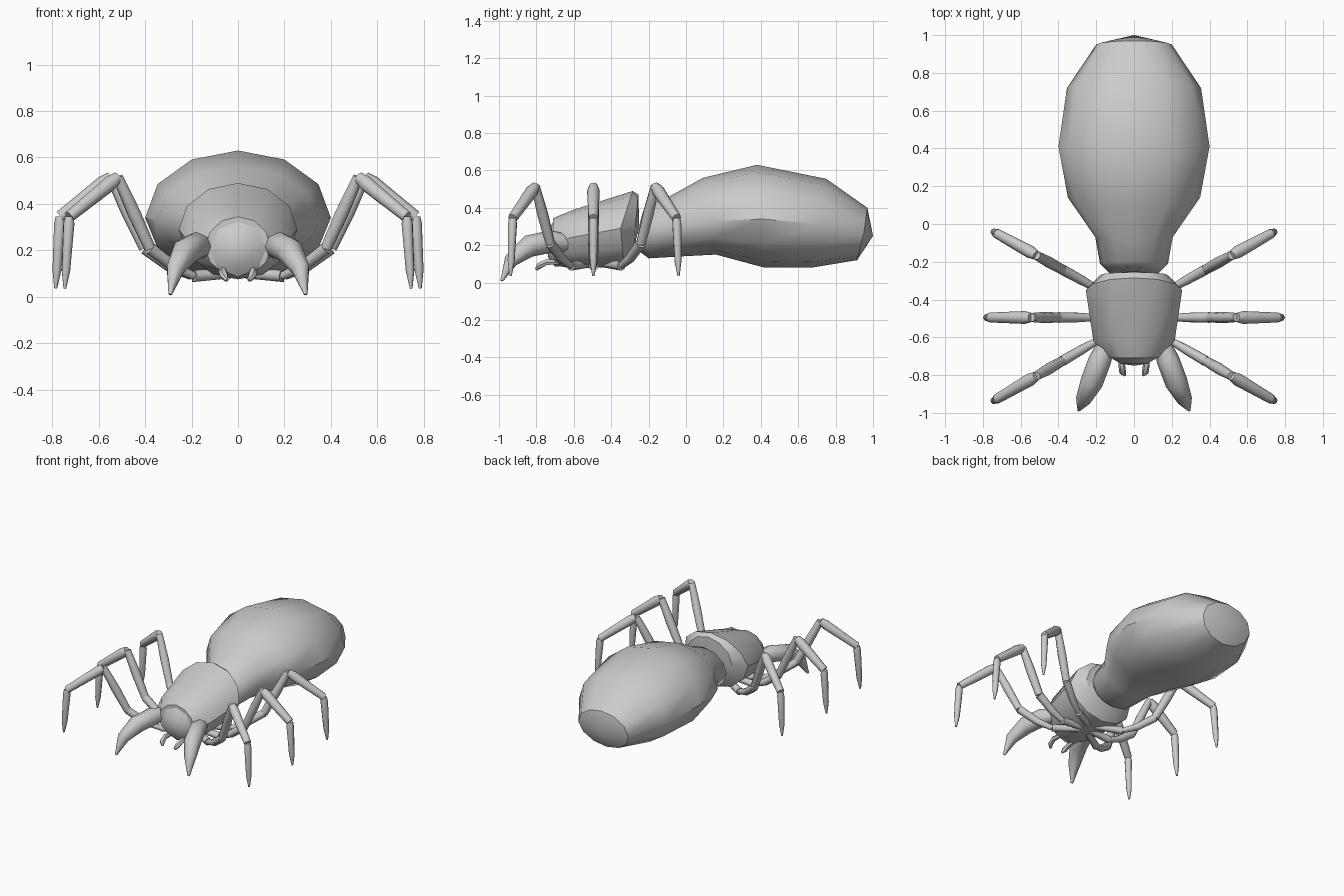
import bpy, math
from mathutils import Vector

if "Cube" in bpy.data.objects:
    bpy.data.objects.remove(bpy.data.objects["Cube"])


def make(name, verts, faces, angle=40):
    me = bpy.data.meshes.new(name)
    me.from_pydata([tuple(v) for v in verts], [], faces)
    ob = bpy.data.objects.new(name, me)
    bpy.context.collection.objects.link(ob)
    bpy.ops.object.select_all(action='DESELECT')
    ob.select_set(True)
    bpy.context.view_layer.objects.active = ob
    bpy.ops.object.mode_set(mode='EDIT')
    bpy.ops.mesh.select_all(action='SELECT')
    bpy.ops.mesh.normals_make_consistent(inside=False)
    bpy.ops.object.mode_set(mode='OBJECT')
    bpy.ops.object.shade_smooth_by_angle(angle=math.radians(angle))
    return ob


def skin(rings, tips=(None, None)):
    """Join rings of points with quads; close the ends with a face or a tip."""
    n = len(rings[0])
    verts = [p for r in rings for p in r]
    faces = [(k * n + i, k * n + (i + 1) % n, (k + 1) * n + (i + 1) % n, (k + 1) * n + i)
             for k in range(len(rings) - 1) for i in range(n)]
    for base, tip in ((0, tips[0]), ((len(rings) - 1) * n, tips[1])):
        if tip is None:
            faces.append(tuple(range(base, base + n)))
        else:
            verts.append(tip)
            faces += [(base + i, base + (i + 1) % n, len(verts) - 1) for i in range(n)]
    return verts, faces


def body(name, sections, tips, n=12, angle=40):
    """Sections: half width, (y, z) of top, (y, z) of widest line, (y, z) of bottom."""
    rings = []
    for hw, top, mid, bot in sections:
        ring = []
        for i in range(n):
            a = 2 * math.pi * i / n
            s = math.sin(a)
            end = top if s > 0 else bot
            t = abs(s)
            ring.append((hw * math.cos(a), mid[0] + (end[0] - mid[0]) * t,
                         mid[1] + (end[1] - mid[1]) * t))
        rings.append(ring)
    return make(name, *skin(rings, tips), angle=angle)


def tube(name, pts, radii, n=8, flat=1.0, angle=50):
    """Tapered tube through points, made for both sides."""
    for side, label in ((1, "right"), (-1, "left")):
        ps = [Vector((p[0] * side, p[1], p[2])) for p in pts]
        rings = []
        for k, p in enumerate(ps):
            d = (ps[min(k + 1, len(ps) - 1)] - ps[max(k - 1, 0)]).normalized()
            u = d.cross(Vector((0, 0, 1))).normalized()
            v = u.cross(d)
            rings.append([p + radii[k] * (flat * math.cos(2 * math.pi * i / n) * u
                                          + math.sin(2 * math.pi * i / n) * v) for i in range(n)])
        make(name + "_" + label, *skin(rings), angle=angle)


# Abdomen
body("abdomen", [
    (0.13, (-0.23, 0.38), (-0.26, 0.27), (-0.24, 0.16)),
    (0.18, (-0.20, 0.42), (-0.21, 0.27), (-0.20, 0.13)),
    (0.205, (-0.09, 0.46), (-0.07, 0.29), (-0.03, 0.14)),
    (0.35, (0.09, 0.56), (0.14, 0.33), (0.16, 0.15)),
    (0.40, (0.38, 0.63), (0.41, 0.34), (0.42, 0.08)),
    (0.355, (0.75, 0.555), (0.72, 0.31), (0.67, 0.08)),
    (0.20, (0.97, 0.40), (0.95, 0.26), (0.915, 0.12)),
], ((0, -0.25, 0.27), (0, 1.0, 0.25)))

# Thorax
body("thorax", [
    (0.18, (-0.255, 0.47), (-0.27, 0.31), (-0.28, 0.17)),
    (0.255, (-0.285, 0.49), (-0.35, 0.29), (-0.33, 0.085)),
    (0.215, (-0.60, 0.39), (-0.62, 0.24), (-0.60, 0.075)),
    (0.14, (-0.71, 0.345), (-0.71, 0.21), (-0.69, 0.09)),
], ((0, -0.25, 0.31), (0, -0.71, 0.21)), angle=35)

# Rounded face at the front of the thorax
body("face", [
    (0.12, (-0.69, 0.325), (-0.69, 0.205), (-0.68, 0.085)),
    (0.12, (-0.71, 0.325), (-0.71, 0.205), (-0.70, 0.085)),
    (0.07, (-0.74, 0.275), (-0.74, 0.205), (-0.735, 0.13)),
], ((0, -0.66, 0.2), (0, -0.75, 0.2)), n=8)

# Curved jaws
tube("jaw", [(0.14, -0.62, 0.21), (0.18, -0.72, 0.22), (0.225, -0.84, 0.195),
             (0.27, -0.935, 0.12), (0.292, -0.985, 0.01)],
     [0.045, 0.06, 0.06, 0.04, 0.008])

# Small mouth feelers
tube("feeler", [(0.06, -0.66, 0.11), (0.065, -0.745, 0.11), (0.06, -0.785, 0.09),
                (0.048, -0.80, 0.07)],
     [0.012, 0.018, 0.018, 0.008], n=6)

# Legs: (reach, height) at each joint, fanned out by a slope in plan
joints = [(0.03, 0.10), (0.20, 0.09), (0.40, 0.21), (0.545, 0.515), (0.765, 0.345), (0.785, 0.035)]
for label, slope, y0, stretch in (("front", -0.58, -0.505, 0.95),
                                  ("middle", 0.0, -0.495, 1.0),
                                  ("rear", 0.55, -0.45, 0.95)):
    p = [Vector((r * stretch, y0 + slope * r * stretch, z)) for r, z in joints]
    tube(label + "_leg_hip", [p[0], p[1]], [0.02, 0.026])
    tube(label + "_leg_thigh", [p[1], p[1].lerp(p[2], 0.45) - Vector((0, 0, 0.015)), p[2]],
         [0.018, 0.025, 0.028])
    tube(label + "_leg_upper", [p[2], p[2].lerp(p[3], 0.5), p[3]], [0.026, 0.03, 0.024])
    tube(label + "_leg_shin", [p[3], p[3].lerp(p[4], 0.15), p[4]], [0.025, 0.034, 0.026])
    tube(label + "_leg_foot", [p[4], p[4].lerp(p[5], 0.1), p[4].lerp(p[5], 0.75), p[5]],
         [0.02, 0.025, 0.019, 0.006])
